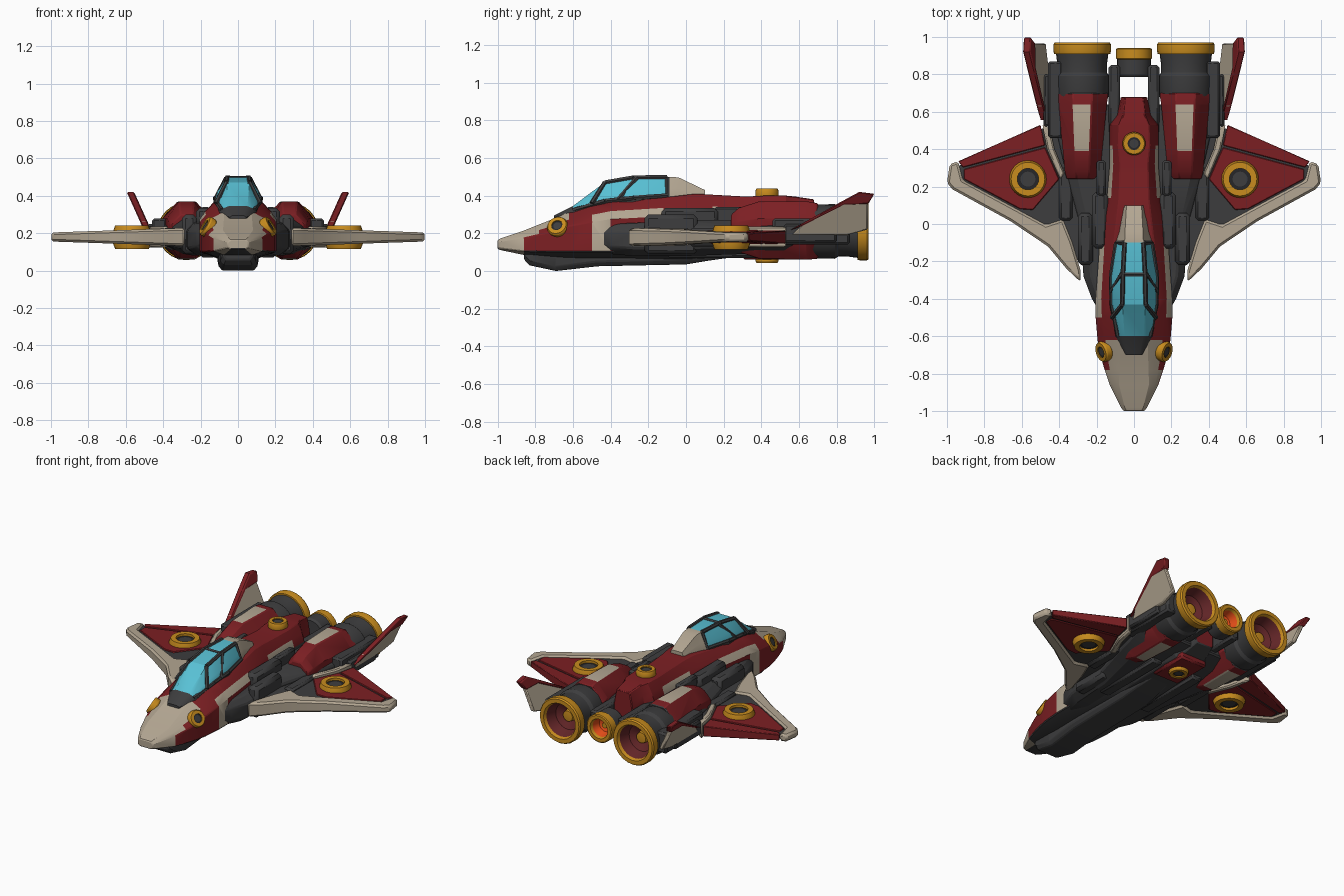
import bpy, bmesh, math
from mathutils import Vector

if "Cube" in bpy.data.objects:
    bpy.data.objects.remove(bpy.data.objects["Cube"])

# ---- colours ----
SRGB = {"red": (124, 31, 35), "beige": (180, 167, 147), "dark_grey": (61, 61, 62),
        "gold": (200, 140, 30), "glass_cyan": (88, 192, 212),
        "nozzle_maroon": (100, 38, 40), "glow_orange": (230, 78, 25), "black_grey": (38, 38, 40)}
MATS = {}
for key, rgb in SRGB.items():
    m = bpy.data.materials.new(key)
    m.diffuse_color = [((c / 255 + 0.055) / 1.055) ** 2.4 for c in rgb] + [1]
    m.use_nodes = True
    m.node_tree.nodes["Principled BSDF"].inputs["Base Color"].default_value = m.diffuse_color
    MATS[key] = m
R, B, D, G, C, N, O, K = SRGB.keys()


def build(name, verts, faces, cols, mirror=False, bevel=0.0):
    me = bpy.data.meshes.new(name)
    used = sorted(set(cols))
    for c in used:
        me.materials.append(MATS[c])
    bm = bmesh.new()
    vs = [bm.verts.new(v) for v in verts]
    for f, c in zip(faces, cols):
        bm.faces.new([vs[i] for i in f]).material_index = used.index(c)
    bmesh.ops.remove_doubles(bm, verts=bm.verts, dist=1e-5)
    bmesh.ops.recalc_face_normals(bm, faces=bm.faces)
    bm.to_mesh(me)
    bm.free()
    ob = bpy.data.objects.new(name, me)
    bpy.context.collection.objects.link(ob)
    if mirror:
        ob.modifiers.new("mirror", 'MIRROR').use_mirror_merge = False
    if bevel:
        b = ob.modifiers.new("bevel", 'BEVEL')
        b.width, b.segments, b.limit_method, b.angle_limit = bevel, 1, 'ANGLE', math.radians(40)
    return ob


def loft(name, rows, rule, cx=0.0, **kw):
    """rows: (y, half profile from bottom to top); rule(strip, y) gives the colour."""
    n = len(rows[0][1])
    m = 2 * n
    verts, faces, cols = [], [], []
    for y, half in rows:
        verts += [(cx + x, y, z) for x, z in half] + [(cx - x, y, z) for x, z in reversed(half)]
    for r in range(len(rows) - 1):
        ym = (rows[r][0] + rows[r + 1][0]) / 2
        for i in range(m):
            j = (i + 1) % m
            faces.append((r * m + i, r * m + j, r * m + m + j, r * m + m + i))
            cols.append(rule(i if i < n else m - 2 - i, ym))
    for r in (0, len(rows) - 1):
        faces.append(range(r * m, r * m + m))
        cols.append(rule(n - 1, rows[r][0]))
    return build(name, verts, faces, cols, **kw)


def prism(name, a, b, col, **kw):
    n = len(a)
    faces = [range(n), range(n, 2 * n)] + [(i, (i + 1) % n, n + (i + 1) % n, n + i) for i in range(n)]
    return build(name, list(a) + list(b), faces, [col] * len(faces), **kw)


def box(name, x0, x1, y0, y1, z0, z1, col, mirror=True, bevel=0.012):
    q = [(x0, y0), (x1, y0), (x1, y1), (x0, y1)]
    return prism(name, [(x, y, z0) for x, y in q], [(x, y, z1) for x, y in q], col, mirror=mirror, bevel=bevel)


def lathe(name, prof, centre, axis, n=24, closed=False, **kw):
    """prof: (radius, height, colour of the band that follows)."""
    rot = Vector((0, 0, 1)).rotation_difference(Vector(axis).normalized())
    verts, faces, cols = [], [], []
    for r, h, _ in prof:
        for k in range(n):
            t = 2 * math.pi * k / n
            verts.append(Vector(centre) + rot @ Vector((r * math.cos(t), r * math.sin(t), h)))
    L = len(prof)
    for i in range(L if closed else L - 1):
        j = (i + 1) % L
        for k in range(n):
            q = (k + 1) % n
            faces.append((i * n + k, i * n + q, j * n + q, j * n + k))
            cols.append(prof[i][2])
    return build(name, verts, faces, cols, **kw)


def port(name, centre, axis, ro, ri, h, mirror=True):
    """Gold ring with a dark core disc."""
    lathe(name + "_ring", [(ri, -h, G), (ro * .9, -h, G), (ro, -h * .55, G), (ro, h * .55, G),
                           (ro * .9, h, G), (ri, h, G)], centre, axis, closed=True, mirror=mirror)
    d = h * .75
    lathe(name + "_core", [(0, -d, D), (ri * .7, -d, K), (ri * 1.02, -d, D), (ri * 1.02, d, K),
                           (ri * .7, d, D), (0, d, D)], centre, axis, mirror=mirror)


# ---- fuselage ----
def hull_row(y, wb, zb, w, zl, zs, wt, zt):
    f = 0.35
    return (y, [(wb, zb), (w, zl), (w, zs), (w + (wt - w) * f, zs + (zt - zs) * (f + .1)), (wt, zt)])


def hull_col(k, y):
    if y < -0.86:
        return D if k == -1 else B
    if k <= 0:
        return D
    if k == 4:
        return B if y < -0.6 else D if y < -0.56 else R
    if k == 1:
        return R if y < -0.5 or -.38 < y < -.05 else B if y < -0.38 else D
    if k == 2:
        return B if y < -.78 or -0.5 < y < -0.08 or 0.1 < y < 0.42 else R
    return B if y < -.64 else R


loft("fuselage", [hull_row(*r) for r in (
    (-1.0, .04, .115, .055, .125, .15, .04, .165), (-.98, .045, .11, .07, .12, .155, .05, .175),
    (-.86, .075, .085, .13, .105, .175, .08, .215), (-.78, .088, .08, .157, .102, .194, .078, .247),
    (-.70, .10, .075, .18, .10, .21, .075, .278),
    (-.62, .105, .07, .195, .10, .24, .075, .315), (-.50, .11, .07, .205, .10, .26, .11, .345),
    (-.40, .11, .07, .205, .10, .275, .12, .37), (-.12, .11, .065, .185, .10, .29, .11, .39),
    (.05, .11, .065, .165, .10, .29, .09, .41), (.14, .11, .07, .145, .10, .29, .08, .405),
    (.32, .11, .075, .13, .11, .29, .075, .395), (.42, .11, .08, .13, .11, .29, .085, .40),
    (.53, .10, .08, .13, .11, .29, .08, .40), (.58, .08, .10, .09, .12, .28, .06, .395),
    (.68, .06, .14, .07, .16, .27, .05, .38))], hull_col, bevel=.005)

# ---- keel ----
loft("keel", [(y, [(w * .8, zb), (w, zb + .025), (w, .12)]) for y, w, zb in (
    (-.86, .08, .06), (-.83, .095, .03), (-.69, .105, 0), (-.47, .11, .025),
    (0, .11, .035), (.12, .10, .055), (.3, .08, .08))], lambda k, y: D, bevel=.006)
box("belly_plate", -.10, .10, .30, .58, .062, .11, R, mirror=False)

# ---- canopy ----
loft("canopy", [(y, [(a, za), (a * .97, za + .035), (b, zb), (t, zt)]) for y, a, za, b, zb, t, zt in (
    (-.70, .045, .25, .04, .29, .03, .295), (-.60, .10, .285, .075, .335, .05, .345),
    (-.43, .125, .33, .11, .41, .062, .472), (-.28, .13, .345, .11, .43, .06, .498),
    (-.10, .10, .36, .08, .435, .05, .5), (-.04, .08, .375, .068, .44, .048, .497),
    (.10, .055, .37, .05, .405, .04, .43))],
    lambda k, y: B if y > -.1 else D if y < -.6 or k < 1 else C)


def bar(name, p, q, r):
    p, q = Vector(p), Vector(q)
    h = (q - p).length
    lathe(name, [(0, 0, D), (r, 0, D), (r, h, D), (0, h, D)], p, q - p, n=6, mirror=True)


for i, (p, q) in enumerate((((.085, -.60, .322), (.118, -.43, .372)), ((.118, -.43, .372), (.122, -.28, .388)),
                            ((.122, -.28, .388), (.094, -.10, .40)), ((.122, -.36, .38), (.061, -.26, .496)),
                            ((.062, -.43, .470), (.06, -.28, .496)), ((.06, -.28, .496), (.05, -.10, .498)),
                            ((.062, -.43, .470), (.118, -.50, .36)),
                            ((.05, -.10, .496), (.09, -.10, .39)), ((.0, -.27, .494), (.06, -.27, .494)))):
    bar("canopy_frame_%d" % i, p, q, .013)

# ---- dark mid body, intakes and blocks ----
loft("mid_body", [(y, [(w * .8, zb), (w, zb + .04), (w, zt - .04), (w * .85, zt)]) for y, w, zb, zt in (
    (-.46, .19, .11, .24), (-.40, .225, .09, .25), (-.28, .27, .08, .255), (0, .29, .08, .27),
    (.3, .37, .09, .27), (.52, .42, .10, .27), (.64, .40, .13, .26))], lambda k, y: D, bevel=.008)
box("shoulder_block", .14, .225, -.13, .17, .22, .335, D, bevel=.02)
box("shoulder_fin", .15, .20, .15, .34, .24, .34, D)
box("intake_block", .22, .30, -.22, .06, .09, .30, D, bevel=.02)
box("engine_inner_rail", .075, .135, .48, .85, .15, .28, D)
box("engine_outer_rail", .38, .46, .46, .87, .14, .28, D)
box("wing_root_block", .33, .40, .02, .30, .13, .228, D)
box("belly_rail", .12, .20, -.1, .42, .07, .12, D)

# ---- wings ----
def wing(name, pts, col, t0, t1, bevel=.008):
    def t(x):
        return t0 + (t1 - t0) * (x - .3) / .7
    prism(name, [(x, y, .18 + t(x)) for x, y in pts], [(x, y, .18 - t(x)) for x, y in pts],
          col, mirror=True, bevel=bevel)


wing("wing_core", [(.2, -.1), (.31, -.2), (.45, -.08), (.95, .22), (.94, .31), (.49, .51), (.2, .5)], D, .034, .013, 0)
wing("wing_leading_edge", [(.285, -.31), (.36, -.24), (.46, -.12), (.66, .015), (.97, .185), (1, .22), (.985, .32),
                           (.94, .335), (.915, .235), (.6, .065), (.47, -.005), (.38, .025), (.33, -.1), (.285, -.25)],
     B, .048, .024, .012)
wing("wing_panel", [(.40, .24), (.54, .075), (.61, .08), (.91, .24), (.91, .293), (.475, .410)], R, .042, .018, .004)
wing("wing_flap", [(.475, .42), (.915, .302), (.94, .335), (.50, .53)], R, .042, .018, .004)
wing("wing_root_stripe", [(.37, .27), (.395, .24), (.465, .40), (.49, .535), (.45, .51), (.425, .40)], B, .055, .055)
port("wing_port", (.567, .24, .178), (0, 0, 1), .10, .057, .063)

# ---- engines ----
def nacelle_row(y, w, zb, zt):
    c = (zt - zb) * .3
    return (y, [(w * .38, zb), (w, zb + c), (w, zt - c), (w * .38, zt)])


loft("engine_nacelle", [nacelle_row(*r) for r in (
    (.24, .085, .13, .30), (.28, .095, .10, .335), (.39, .105, .065, .37), (.64, .13, .06, .37), (.70, .138, .065, .36))],
    lambda k, y: B if k in (-1, 3) and .39 < y < .64 else D if y > .70 - 1e-4 else R,
    cx=.275, mirror=True, bevel=.006)
lathe("main_engine", [(0, .62, D), (.12, .62, D), (.143, .69, D), (.145, .79, D), (.132, .81, D), (.132, .85, D),
                      (.14, .91, G), (.15, .91, G), (.154, .925, G), (.154, .96, G), (.147, .97, G), (.12, .97, G),
                      (.112, .95, N), (.09, .88, N), (.04, .85, G), (.035, .88, G), (0, .885, G)],
      (.277, 0, .21), (0, 1, 0), mirror=True)
lathe("centre_engine", [(0, .785, D), (.08, .785, D), (.09, .80, D), (.09, .88, G), (.095, .885, G),
                        (.095, .935, G), (.088, .94, G), (.066, .94, G), (.06, .92, O), (.045, .87, O),
                        (.02, .86, G), (.018, .88, G), (0, .88, G)], (0, 0, .22), (0, 1, 0))
box("centre_engine_mount", -.10, .10, .79, .83, .18, .26, D, mirror=False)

# ---- tail fins, canted outward ----
def fin(name, pts, col, h):
    def at(s):
        return [(.485 + .45 * (z - .22) + s, y, z) for y, z in pts]
    prism(name, at(-h), at(h), col, mirror=True, bevel=.006)


fin("tail_fin", [(.56, .19), (.63, .26), (.83, .36), (.965, .36), (.965, .22), (.85, .19)], B, .015)
fin("tail_fin_edge", [(.55, .215), (.80, .355), (.92, .42), (1.0, .41), (.967, .355), (.84, .352), (.62, .24)], R, .020)
box("tail_fin_foot", .43, .485, .52, .80, .15, .25, D)

# ---- small round ports ----
port("cheek_port", (.160, -.68, .232), (.82, -.25, .5), .056, .03, .022)
port("spine_port", (0, .43, .408), (0, 0, 1), .062, .034, .03, mirror=False)
port("belly_port", (0, .43, .068), (0, 0, 1), .062, .034, .026, mirror=False)

# ---- shading ----
bpy.ops.object.select_all(action='SELECT')
bpy.context.view_layer.objects.active = bpy.data.objects["fuselage"]
bpy.ops.object.shade_smooth_by_angle(angle=math.radians(25))
